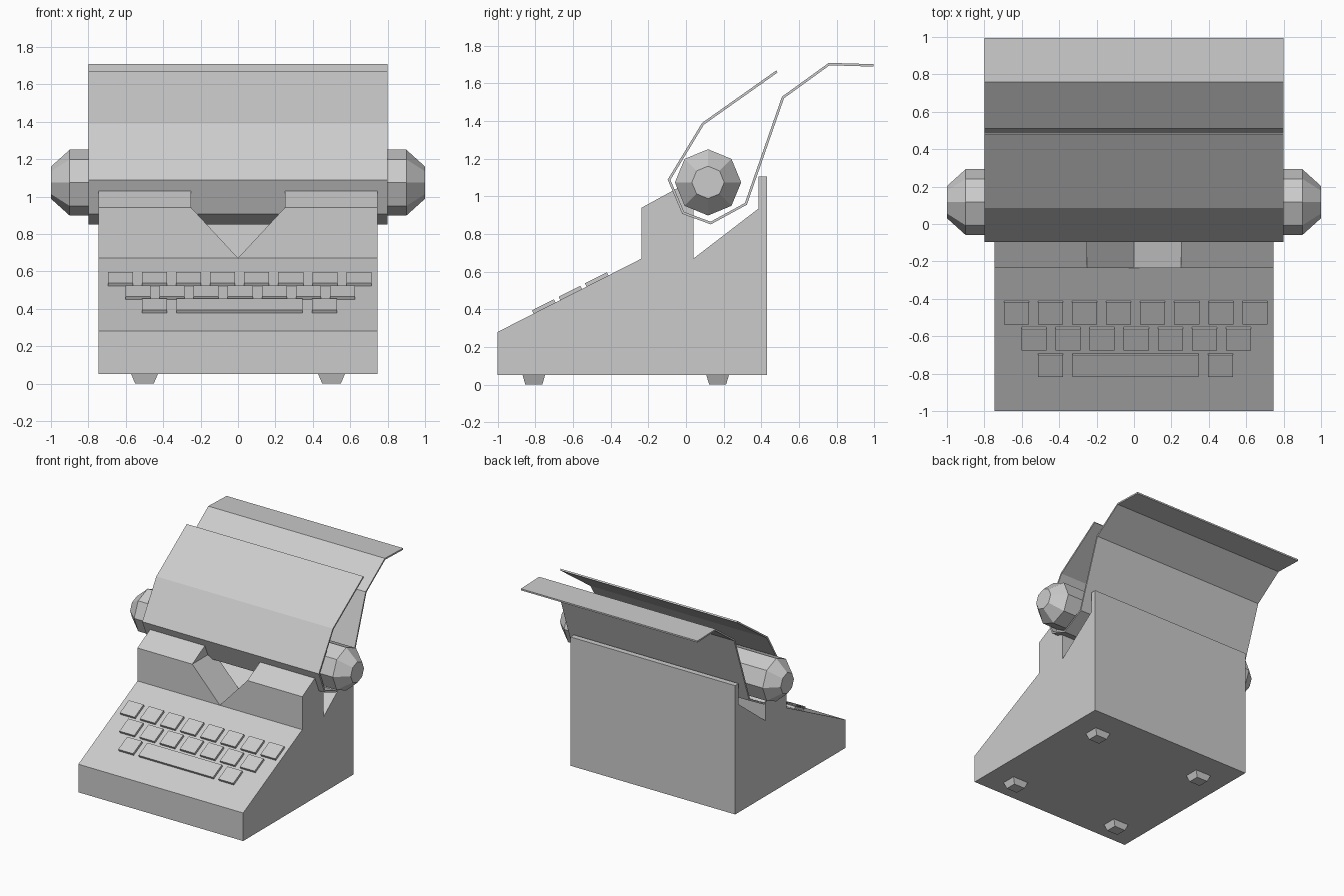
import bpy, bmesh, math

if "Cube" in bpy.data.objects:
    bpy.data.objects.remove(bpy.data.objects["Cube"])


def make_object(name, bm):
    bmesh.ops.recalc_face_normals(bm, faces=bm.faces)
    mesh = bpy.data.meshes.new(name)
    bm.to_mesh(mesh)
    bm.free()
    obj = bpy.data.objects.new(name, mesh)
    bpy.context.collection.objects.link(obj)
    return obj


def loft(name, rings, caps=True, closed=True):
    """Skin a list of rings with equal point counts."""
    bm = bmesh.new()
    loops = [[bm.verts.new(p) for p in ring] for ring in rings]
    n = len(loops[0])
    for a, b in zip(loops, loops[1:]):
        for i in range(n if closed else n - 1):
            j = (i + 1) % n
            bm.faces.new((a[i], a[j], b[j], b[i]))
    if caps:
        bm.faces.new(loops[0])
        bm.faces.new(loops[-1])
    return make_object(name, bm)


def side_prism(name, profile, x0, x1, **kw):
    """Extrude a (y, z) profile along x."""
    return loft(name, [[(x, y, z) for y, z in profile] for x in (x0, x1)], **kw)


# Body with sloped keyboard deck, raised front block, trough and rear wall
body = side_prism("body", [
    (-1, 0.05), (-1, 0.28), (-0.235, 0.67), (-0.235, 0.94), (0.04, 1.09),
    (0.04, 0.67), (0.385, 0.935), (0.385, 1.105), (0.43, 1.105), (0.43, 0.05)],
    -0.747, 0.747)

# V-shaped notch through the raised block
notch = [(-0.25, 1.3), (0.25, 1.3), (0.25, 0.94), (0, 0.671), (-0.25, 0.94)]
cutter = loft("notch_cutter", [[(x, y, z) for x, z in notch] for y in (-0.3, 0.042)])
cutter.hide_render = True
cutter.hide_set(True)
cut = body.modifiers.new("notch", 'BOOLEAN')
cut.operation = 'DIFFERENCE'
cut.solver = 'EXACT'
cut.object = cutter

# Eight-sided roller with tapered knob ends
rings = []
for x, r in [(-1, 0.086), (-0.9, 0.176), (0.9, 0.176), (1, 0.086)]:
    rings.append([(x, 0.117 + r * math.cos(k * math.pi / 4),
                   1.074 + r * math.sin(k * math.pi / 4)) for k in range(8)])
loft("roller", rings)

# Folded sheet of paper wrapped round the roller
paper = side_prism("paper", [
    (0.483, 1.663), (0.09, 1.385), (-0.09, 1.088), (-0.015, 0.912), (0.131, 0.858),
    (0.318, 0.96), (0.515, 1.525), (0.76, 1.702), (0.995, 1.695)],
    -0.8, 0.8, caps=False, closed=False)
thick = paper.modifiers.new("thickness", 'SOLIDIFY')
thick.thickness = 0.013
thick.offset = 0
thick.use_even_offset = True

# Keys lying on the sloped deck
SLOPE = math.atan2(0.39, 0.765)
C, S = math.cos(SLOPE), math.sin(SLOPE)


def key(name, x, y_back, width=0.134):
    z_back = 0.28 + (y_back + 1) * S / C
    length, low, high = 0.13, -0.005, 0.019
    profile = [(y_back - d * C - h * S, z_back - d * S + h * C)
               for d, h in [(0, low), (length, low), (length, high), (0, high)]]
    side_prism(name, profile, x - width / 2, x + width / 2)


for i in range(8):
    key("top_row_key", -0.628 + 0.182 * i, -0.412)
for i in range(7):
    key("middle_row_key", -0.534 + 0.182 * i, -0.552)
for x in (-0.446, 0.462):
    key("bottom_row_key", x, -0.693)
key("space_bar", 0.008, -0.693, 0.676)

# Tapered feet
for x in (-0.5, 0.5):
    for y in (-0.808, 0.168):
        loft("foot", [[(x + sx * hx, y + sy * hy, z)
                       for sx, sy in [(-1, -1), (1, -1), (1, 1), (-1, 1)]]
                      for z, hx, hy in [(0, 0.05, 0.045), (0.052, 0.072, 0.06)]])
